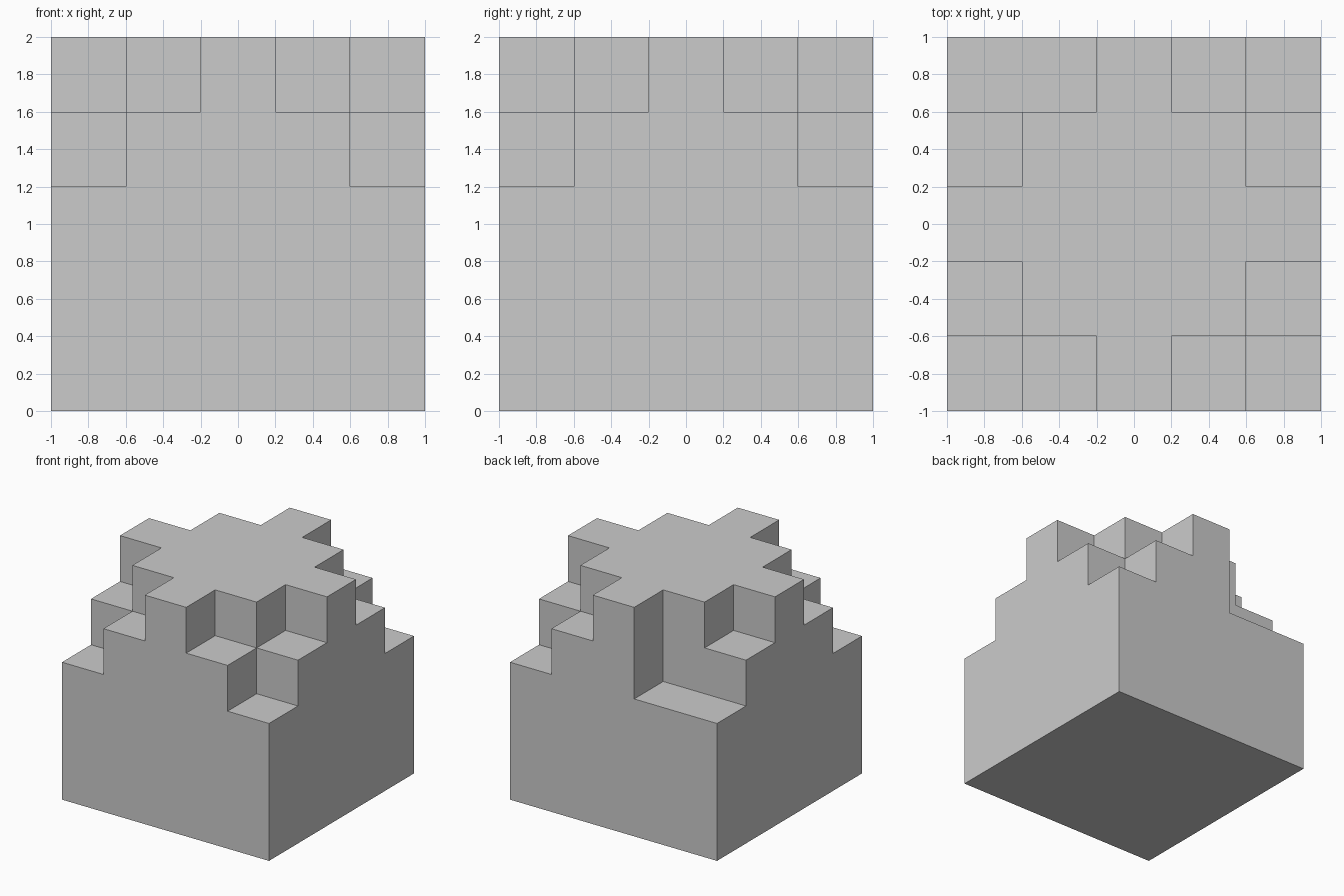
import bpy, bmesh
from mathutils import Vector

if "Cube" in bpy.data.objects:
    bpy.data.objects.remove(bpy.data.objects["Cube"])

N, S = 5, 0.4  # cells per side, cell size

# Height of each column in cells: every corner steps down 5 -> 4 -> 3
height = {}
for i in range(N):
    for j in range(N):
        corner_distance = min(i, N - 1 - i) + min(j, N - 1 - j)
        height[i, j] = min(N, 3 + corner_distance)
height[1, N - 1] = 3  # back left corner has a longer low step


def filled(x, y, z):
    return 0 <= z < height.get((x, y), 0)


# Outer skin of the stepped block
bm = bmesh.new()
for (i, j), h in height.items():
    for k in range(h):
        centre = Vector((i + 0.5, j + 0.5, k + 0.5))
        for axis in range(3):
            for sign in (-1, 1):
                n = Vector((0, 0, 0))
                n[axis] = sign
                if filled(i + int(n.x), j + int(n.y), k + int(n.z)):
                    continue
                u = Vector((0, 0, 0))
                u[(axis + 1) % 3] = 0.5
                v = n.cross(u)
                c = centre + n * 0.5
                quad = (c - u - v, c + u - v, c + u + v, c - u + v)
                bm.faces.new([bm.verts.new((p - Vector((N / 2, N / 2, 0))) * S) for p in quad])

# Weld and merge coplanar faces into clean flat sides
bmesh.ops.remove_doubles(bm, verts=bm.verts[:], dist=0.001)
bmesh.ops.dissolve_limit(bm, angle_limit=0.01, verts=bm.verts[:], edges=bm.edges[:])
bmesh.ops.recalc_face_normals(bm, faces=bm.faces[:])

mesh = bpy.data.meshes.new("stepped_block")
bm.to_mesh(mesh)
bm.free()
bpy.context.collection.objects.link(bpy.data.objects.new("stepped_block", mesh))
